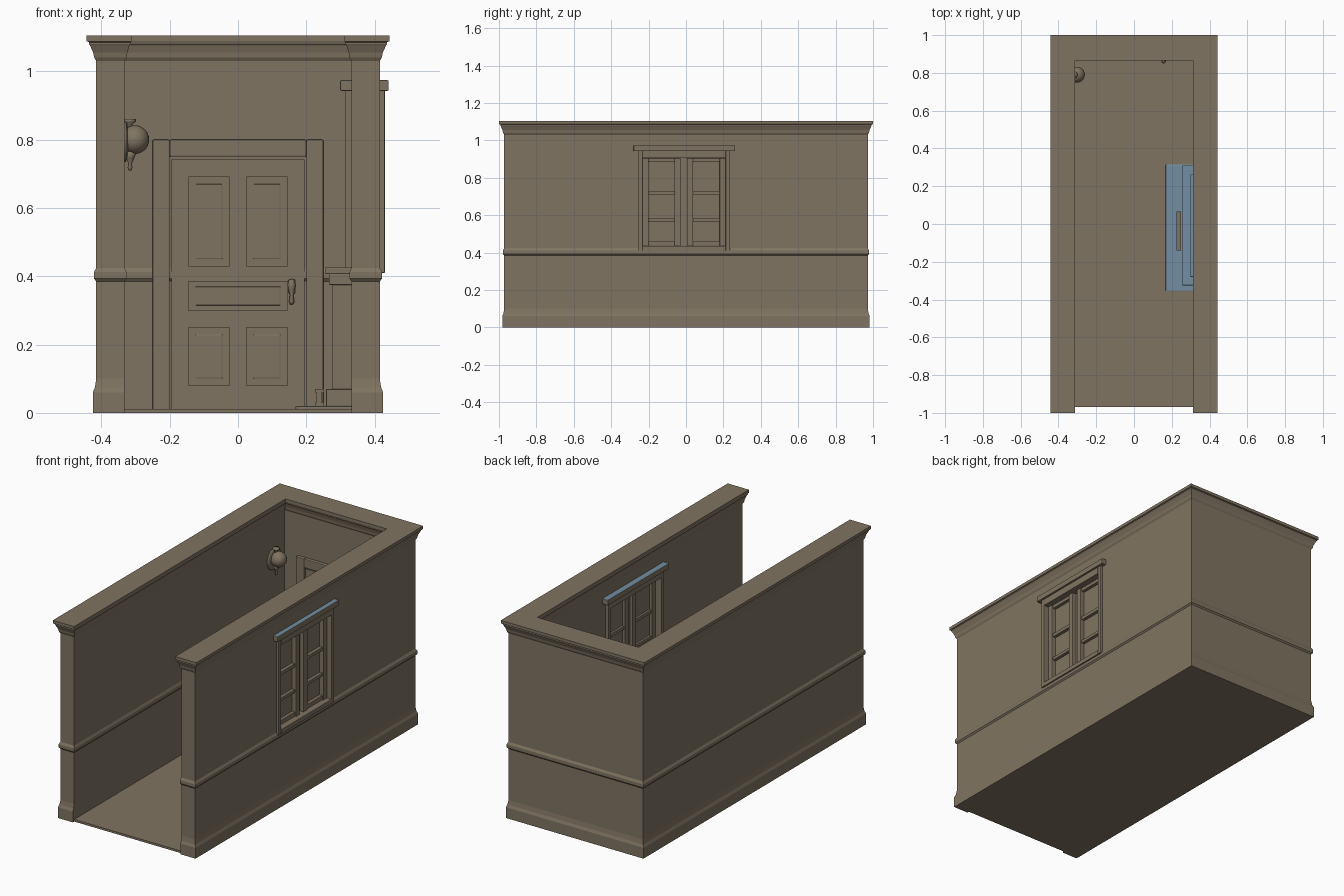
import bpy, bmesh, math
from mathutils import Vector

if "Cube" in bpy.data.objects:
    bpy.data.objects.remove(bpy.data.objects["Cube"])


def material(name, rgb):
    m = bpy.data.materials.new(name)
    m.diffuse_color = (*rgb, 1)
    m.use_nodes = True
    m.node_tree.nodes["Principled BSDF"].inputs["Base Color"].default_value = m.diffuse_color
    return m


BROWN = material("warm_taupe", (0.215, 0.175, 0.12))
BLUE = material("dusty_blue", (0.175, 0.275, 0.36))


def finish(name, bm, blue_top=False, smooth=False):
    bmesh.ops.recalc_face_normals(bm, faces=bm.faces[:])
    me = bpy.data.meshes.new(name)
    me.materials.append(BROWN)
    if blue_top:
        me.materials.append(BLUE)
        for f in bm.faces:
            if f.normal.z > 0.7:
                f.material_index = 1
    for f in bm.faces:
        f.smooth = smooth
    bm.to_mesh(me)
    bm.free()
    ob = bpy.data.objects.new(name, me)
    bpy.context.collection.objects.link(ob)
    return ob


def boxes(name, ranges, bevel=0.0, blue_top=False):
    """One object from a list of (x0, x1, y0, y1, z0, z1) boxes."""
    bm = bmesh.new()
    for x0, x1, y0, y1, z0, z1 in ranges:
        vs = bmesh.ops.create_cube(bm, size=1)["verts"]
        for v in vs:
            v.co = ((x0 + x1) / 2 + v.co.x * (x1 - x0),
                    (y0 + y1) / 2 + v.co.y * (y1 - y0),
                    (z0 + z1) / 2 + v.co.z * (z1 - z0))
    if bevel:
        bmesh.ops.bevel(bm, geom=bm.edges[:], offset=bevel, segments=2,
                        profile=0.5, affect='EDGES')
    return finish(name, bm, blue_top)


def lathe(name, profile, centre, axis='Z', n=24):
    """Revolve (radius, height) points round an axis."""
    bm = bmesh.new()
    rings = []
    for r, h in profile:
        ring = []
        for i in range(n):
            a = 2 * math.pi * i / n
            c, s = r * math.cos(a), r * math.sin(a)
            p = (c, s, h) if axis == 'Z' else (h, c, s)
            ring.append(bm.verts.new(Vector(p) + Vector(centre)))
        rings.append(ring)
    for a, b in zip(rings, rings[1:]):
        for i in range(n):
            j = (i + 1) % n
            bm.faces.new((a[i], a[j], b[j], b[i]))
    bm.faces.new(rings[0])
    bm.faces.new(rings[-1])
    return finish(name, bm, smooth=True)


# U-shaped walls: stacked outlines (outer swell, inner swell, height)
LAYERS = [(0.01, 0, 0), (0.01, 0, 0.06), (0.004, 0, 0.075), (0, 0, 0.10),
          (0, 0, 0.385), (0.007, 0.006, 0.393), (0.007, 0.006, 0.412),
          (0, 0, 0.424), (0, 0, 1.03), (0.006, 0.006, 1.04),
          (0.009, 0.008, 1.055), (0.018, 0.014, 1.075), (0.021, 0.018, 1.08),
          (0.021, 0.018, 1.085), (0.028, 0.02, 1.088), (0.028, 0.02, 1.105)]
bm = bmesh.new()
loops = []
for o, i, z in LAYERS:
    X, Y, xi, yi = 0.415 + o, 0.972 + o, 0.332 - i, 0.885 - i
    pts = [(-X, -Y), (-X, Y), (X, Y), (X, -Y), (xi, -Y), (xi, yi), (-xi, yi), (-xi, -Y)]
    loops.append([bm.verts.new((x, y, z)) for x, y in pts])
for a, b in zip(loops, loops[1:]):
    for k in range(8):
        j = (k + 1) % 8
        bm.faces.new((a[k], a[j], b[j], b[k]))
for cap in (loops[0], loops[-1]):
    for q in ((0, 1, 6, 7), (1, 2, 5, 6), (2, 3, 4, 5)):
        bm.faces.new([cap[k] for k in q])
walls = finish("walls", bm)

# Window hole through the right wall
cutter = boxes("window_cutter", [(0.25, 0.5, -0.232, 0.212, 0.435, 0.905)])
cutter.hide_render = True
mod = walls.modifiers.new("window_hole", 'BOOLEAN')
mod.operation, mod.solver, mod.object = 'DIFFERENCE', 'EXACT', cutter
dg = bpy.context.evaluated_depsgraph_get()
cut_mesh = bpy.data.meshes.new_from_object(walls.evaluated_get(dg))
walls.modifiers.clear()
walls.data = cut_mesh
bpy.data.objects.remove(cutter)

boxes("floor", [(-0.335, 0.335, -0.97, 0.90, 0, 0.012)])

# Window: casing on both faces of the wall, sashes, bars and panes
W0, W1, S0, S1 = -0.255, 0.235, -0.232, 0.212
for side, (a, b) in {"outer": (0.405, 0.43), "inner": (0.314, 0.34)}.items():
    boxes(side + "_window_casing", [
        (a, b, W0, S0, 0.41, 0.945), (a, b, S1, W1, 0.41, 0.945),
        (a, b, S0, S1, 0.41, 0.435), (a, b, S0, S1, 0.905, 0.945)], 0.002)
boxes("window_header", [(0.299, 0.441, -0.28, 0.262, 0.943, 0.974)], 0.003, True)
boxes("window_panes", [(0.366, 0.378, S0, S1, 0.435, 0.905)])
sash = []
for y0, y1 in ((S0, -0.20), (-0.062, -0.03), (0.005, 0.038), (0.18, S1)):
    sash.append((0.35, 0.402, y0, y1, 0.435, 0.905))
for y0, y1 in ((-0.20, -0.062), (0.038, 0.18)):
    for z0, z1 in ((0.435, 0.46), (0.567, 0.585), (0.71, 0.73), (0.885, 0.905)):
        sash.append((0.354, 0.396, y0, y1, z0, z1))
boxes("window_sashes", sash, 0.002)

# Door casing, slab, stiles and rails, raised panels
boxes("door_casing", [(-0.25, -0.20, 0.866, 0.89, 0, 0.80), (0.20, 0.25, 0.866, 0.89, 0, 0.80),
                      (-0.20, 0.20, 0.866, 0.89, 0.75, 0.80)], 0.004)
boxes("door_slab", [(-0.20, 0.20, 0.884, 0.892, 0.005, 0.75)])
boxes("door_stiles", [(-0.195, -0.145, 0.875, 0.888, 0.012, 0.742),
                      (0.145, 0.195, 0.875, 0.888, 0.012, 0.742),
                      (-0.025, 0.025, 0.875, 0.888, 0.25, 0.30),
                      (-0.025, 0.025, 0.875, 0.888, 0.08, 0.25),
                      (-0.025, 0.025, 0.875, 0.888, 0.43, 0.69)]
      + [(-0.145, 0.145, 0.875, 0.888, z0, z1) for z0, z1 in
         ((0.012, 0.08), (0.25, 0.30), (0.385, 0.43), (0.69, 0.742))])
panels = [(-0.125, 0.125, 0.879, 0.888, 0.315, 0.37)]
for s in (-1, 1):
    for z0, z1 in ((0.10, 0.23), (0.45, 0.67)):
        panels.append((s * 0.085 - 0.04, s * 0.085 + 0.04, 0.879, 0.888, z0, z1))
boxes("door_panels", panels, 0.003)
lathe("door_handle", [(0.004, 0.318), (0.008, 0.325), (0.005, 0.345), (0.009, 0.36),
                      (0.012, 0.375), (0.008, 0.388), (0.003, 0.392)], (0.157, 0.862, 0), n=12)
boxes("handle_plate", [(0.147, 0.169, 0.862, 0.876, 0.35, 0.39)], 0.003)

# Fireplace: hearth, surround, mantel shelf, grate
FY = -0.015
boxes("hearth", [(0.168, 0.335, -0.355, 0.315, 0, 0.02)], 0.004, True)
plinths, posts = [], []
for s in (-1, 1):
    c = FY + s * 0.215
    plinths.append((0.258, 0.34, c - 0.07, c + 0.07, 0.018, 0.07))
    posts.append((0.275, 0.34, c - 0.06, c + 0.06, 0.06, 0.40))
boxes("mantel_plinths", plinths, 0.003)
boxes("mantel_posts", posts, 0.003)
boxes("mantel_lintel", [(0.278, 0.34, -0.20, 0.17, 0.28, 0.40),
                        (0.266, 0.34, -0.30, 0.27, 0.375, 0.408)], 0.003)
boxes("mantel_shelf", [(0.256, 0.34, -0.325, 0.31, 0.406, 0.426)], 0.003, True)
grate = [(0.225, 0.25, -0.14, 0.065, 0.02, 0.03), (0.225, 0.25, -0.14, 0.065, 0.06, 0.07)]
for k in range(9):
    y = -0.14 + k * 0.0244
    grate.append((0.23, 0.245, y, y + 0.01, 0.03, 0.06))
boxes("fire_grate", grate)

# Wall lamp: back plate, globe, top cap and lower drop
ball = [(max(0.002, 0.042 * math.sin(math.pi * k / 14)), -0.042 * math.cos(math.pi * k / 14))
        for k in range(15)]
lathe("lamp_globe", ball, (-0.302, 0.79, 0.80))
lathe("lamp_back_plate", [(0.06, 0), (0.06, 0.005), (0.05, 0.009), (0.03, 0.012)],
      (-0.334, 0.79, 0.795), 'X')
lathe("lamp_cap", [(0.012, 0.83), (0.008, 0.846), (0.018, 0.852), (0.018, 0.86)],
      (-0.317, 0.79, 0), n=16)
lathe("lamp_drop", [(0.004, 0.71), (0.007, 0.718), (0.005, 0.73), (0.012, 0.745),
                    (0.02, 0.765)], (-0.316, 0.79, 0), n=16)
